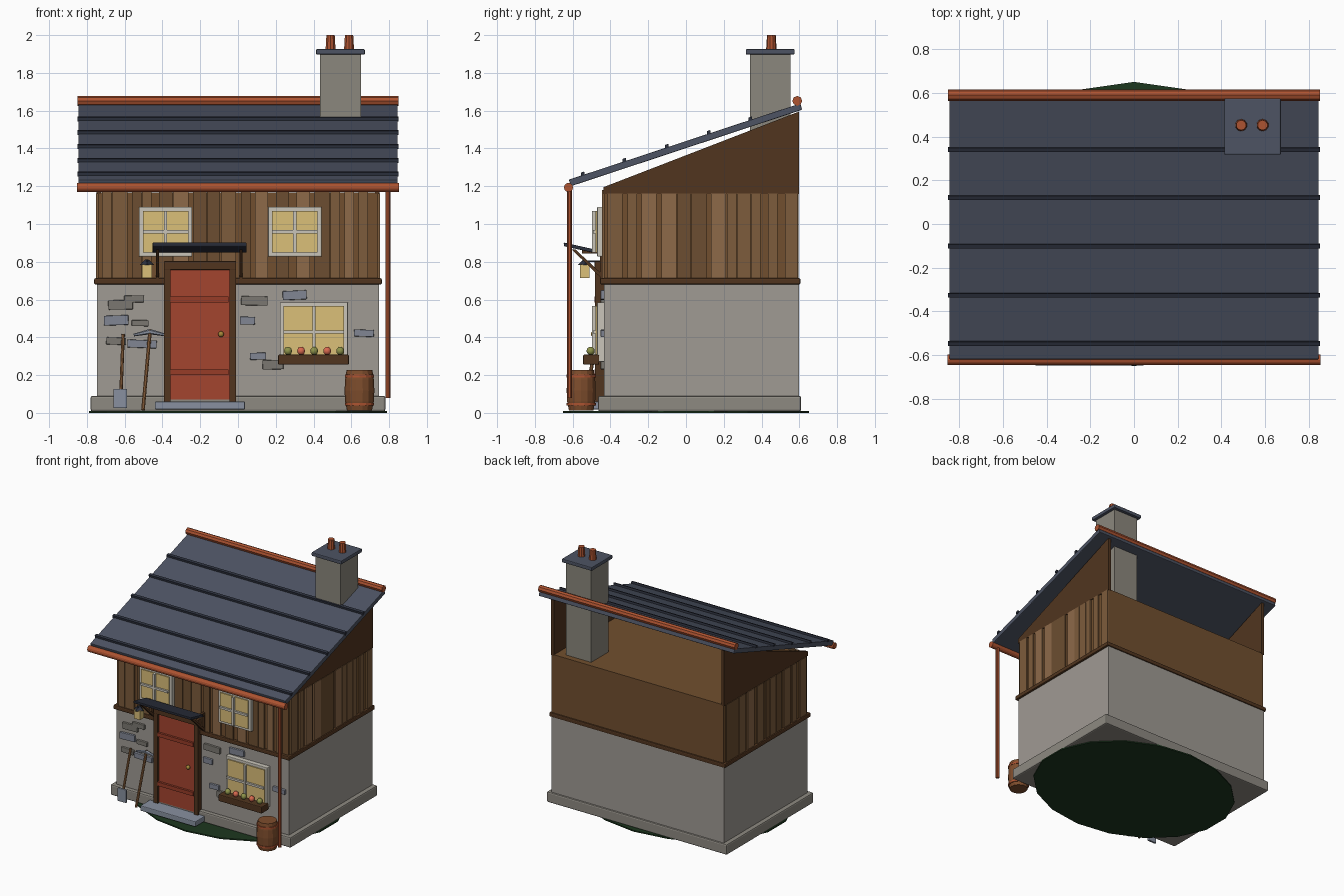
import bpy, bmesh, math, random
from mathutils import Vector, Matrix

if "Cube" in bpy.data.objects:
    bpy.data.objects.remove(bpy.data.objects["Cube"])

random.seed(4)
COL = dict(stone=(158, 153, 146), plinth=(140, 136, 128), chim=(138, 134, 124), slate=(78, 84, 99),
           dark=(48, 52, 64), copper=(172, 84, 52), wood=(112, 80, 50), beam=(82, 56, 36),
           red=(162, 70, 50), rail=(150, 62, 44), frame=(200, 196, 184), glass=(218, 190, 120),
           green=(34, 58, 36), leaf=(140, 145, 75), bloom=(215, 105, 80), steel=(135, 143, 158),
           brass=(165, 135, 60), blue=(128, 133, 146), grey=(122, 119, 112), barrel=(125, 78, 48),
           handle=(150, 105, 68), p0=(108, 79, 52), p1=(124, 92, 62), p2=(140, 105, 74))


def mat(c):
    m = bpy.data.materials.get(c)
    if not m:
        m = bpy.data.materials.new(c)
        m.diffuse_color = [(v / 255) ** 2.2 for v in COL[c]] + [1]
        m.use_nodes = True
        m.node_tree.nodes["Principled BSDF"].inputs["Base Color"].default_value = m.diffuse_color
    return m


def finish(name, bm, c, bevel=0, smooth=False):
    bmesh.ops.recalc_face_normals(bm, faces=bm.faces)
    me = bpy.data.meshes.new(name)
    bm.to_mesh(me)
    bm.free()
    me.materials.append(mat(c))
    for p in me.polygons:
        p.use_smooth = smooth
    ob = bpy.data.objects.new(name, me)
    bpy.context.collection.objects.link(ob)
    if bevel:
        b = ob.modifiers.new("bevel", 'BEVEL')
        b.width, b.segments = bevel, 2
    return ob


def box(name, x0, x1, y0, y1, z0, z1, c, bevel=0, tilt=0):
    bm = bmesh.new()
    m = (Matrix.Translation(((x0 + x1) / 2, (y0 + y1) / 2, (z0 + z1) / 2)) @ Matrix.Rotation(tilt, 4, 'Y')
         @ Matrix.Diagonal((x1 - x0, y1 - y0, z1 - z0, 1)))
    bmesh.ops.create_cube(bm, size=1, matrix=m)
    return finish(name, bm, c, bevel)


def rod(name, a, b, r, c, sides=10, r2=None):
    a, b = Vector(a), Vector(b)
    d = b - a
    m = Matrix.Translation((a + b) / 2) @ d.to_track_quat('Z', 'Y').to_matrix().to_4x4()
    bm = bmesh.new()
    bmesh.ops.create_cone(bm, cap_ends=True, segments=sides, radius1=r,
                          radius2=r if r2 is None else r2, depth=d.length, matrix=m)
    return finish(name, bm, c)


def prism(name, yz, x0, x1, c, bevel=0):
    bm = bmesh.new()
    f = bm.faces.new([bm.verts.new((x0, y, z)) for y, z in yz])
    ext = bmesh.ops.extrude_face_region(bm, geom=[f])["geom"]
    bmesh.ops.translate(bm, vec=(x1 - x0, 0, 0), verts=[v for v in ext if isinstance(v, bmesh.types.BMVert)])
    return finish(name, bm, c, bevel)


def ball(name, p, r, c):
    bm = bmesh.new()
    bmesh.ops.create_uvsphere(bm, u_segments=10, v_segments=6, radius=r, matrix=Matrix.Translation(p))
    return finish(name, bm, c, smooth=True)


# grass disc under the house
bm = bmesh.new()
bmesh.ops.create_cone(bm, cap_ends=True, segments=18, radius1=1, radius2=1, depth=1,
                      matrix=Matrix.Translation((0, 0, .005)) @ Matrix.Diagonal((.8, .65, .01, 1)))
finish("grass", bm, "green")

# main body
box("plinth", -.78, .78, -.465, .61, .008, .09, "plinth", .01)
box("stone_storey", -.746, .746, -.435, .598, .08, .70, "stone")
box("wood_storey", -.742, .742, -.435, .595, .70, 1.168, "wood")
box("floor_band", -.762, .762, -.455, .606, .68, .713, "beam", .008)

# gable panels, open at the back
for s, n in ((-1, "left"), (1, "right")):
    prism(n + "_gable", [(-.437, 1.16), (-.437, 1.195), (.598, 1.595), (.598, 1.16)],
          s * .748, s * .725, "beam")


# vertical planks on the front and both sides
def plank_run(a, b):
    u = a
    while u < b - .03:
        w = min(random.choice((.05, .07, .08)), b - u)
        yield u, u + w, random.choice(("p0", "p1", "p2"))
        u += w + random.choice((.004, .025, .04))


for u, v, c in plank_run(-.72, .74):
    box("front_plank", u, v, -.446, -.43, .712, 1.18, c)
for s in (-1, 1):
    for u, v, c in plank_run(-.415, .59):
        x = sorted((s * .74, s * .752))
        box("side_plank", x[0], x[1], u, v, .712, 1.162, c)


# sloping roof with seams, ridge and gutter
def rz(y):
    return 1.235 + .329 * (y + .62)


prism("roof", [(-.61, rz(-.62) - .035), (-.62, rz(-.62)), (.605, rz(.605)), (.615, rz(.605) - .033)],
      -.845, .845, "slate", .004)
for y in (-.545, -.325, -.1, .122, .342):
    prism("roof_seam", [(y - .01, rz(y - .01) - .005), (y - .012, rz(y - .012) + .016),
                        (y + .006, rz(y + .006) + .016), (y + .01, rz(y + .01) - .005)], -.85, .85, "dark")
rod("ridge_cap", (-.85, .589, 1.652), (.85, .589, 1.652), .026, "copper", 8)
rod("gutter", (-.853, -.622, 1.194), (.853, -.622, 1.194), .024, "copper", 12)
rod("downpipe", (.793, -.617, .08), (.793, -.617, 1.19), .014, "copper", 10)

# chimney
box("chimney_stack", .434, .65, .339, .552, 1.17, 1.91, "chim")
box("chimney_cap", .413, .672, .317, .575, 1.897, 1.926, "slate", .006)
for x in (.49, .588):
    rod("chimney_pot", (x, .452, 1.92), (x, .452, 2), .028, "copper", 10, .023)


# windows
def window(x0, x1, z0, z1):
    box("window_frame", x0, x1, -.47, -.43, z0, z1, "frame", .004)
    f = .02
    box("window_glass", x0 + f, x1 - f, -.478, -.44, z0 + f, z1 - f, "glass")
    cx, cz = (x0 + x1) / 2, (z0 + z1) / 2
    box("window_mullion", cx - .008, cx + .008, -.497, -.45, z0 + f, z1 - f, "frame")
    box("window_crossbar", x0 + f, x1 - f, -.493, -.45, cz - .008, cz + .008, "frame")


window(-.524, -.243, .828, 1.09)
window(.159, .442, .828, 1.09)
window(.222, .582, .27, .585)

# flower box
box("flower_box", .212, .587, -.545, -.46, .255, .308, "beam", .006)
for i in range(5):
    ball("flower", (.265 + i * .069, -.505, .328), .022, "bloom" if i % 2 else "leaf")

# door, frame, step
box("door_leaf", -.362, -.045, -.468, -.43, .07, .765, "red")
for x in (-.392, -.045):
    box("door_post", x, x + .035, -.482, -.43, .06, .80, "beam")
box("door_lintel", -.392, -.01, -.484, -.43, .757, .803, "beam", .004)
for z in (.2, .585):
    box("door_rail", -.357, -.05, -.485, -.46, z, z + .03, "rail")
ball("door_knob", (-.09, -.488, .417), .016, "brass")
box("door_step", -.44, .037, -.58, -.44, .018, .06, "steel", .006)

# canopy with struts
prism("canopy", [(-.645, .882), (-.648, .902), (-.495, .868), (-.49, .848)], -.452, .045, "dark", .003)
for x in (-.435, .007):
    prism("canopy_strut", [(-.605, .865), (-.585, .865), (-.435, .725), (-.435, .7)], x, x + .018, "beam")
    box("canopy_bracket", x, x + .018, -.455, -.43, .69, .86, "beam")
    box("canopy_arm", x, x + .018, -.55, -.43, .845, .86, "beam")

# lantern
box("lantern_body", -.508, -.456, -.56, -.51, .715, .785, "glass")
rod("lantern_hood", (-.482, -.535, .782), (-.482, -.535, .812), .04, "dark", 4, .008)
box("lantern_arm", -.488, -.476, -.55, -.43, .798, .808, "dark")

# scattered wall stones: x, z, width, height
for i, (x, z, w, h) in enumerate(((-.622, .572, .13, .05), (-.55, .603, .105, .037), (-.645, .49, .13, .052),
                                  (-.518, .475, .09, .032), (-.645, .38, .105, .038), (-.508, .365, .155, .042),
                                  (.087, .593, .14, .048), (.3, .623, .127, .048), (.05, .488, .08, .042),
                                  (.667, .422, .106, .037), (.106, .3, .085, .037), (.185, .255, .11, .05))):
    box("wall_stone", x - w / 2, x + w / 2, -.452, -.43, z - h / 2, z + h / 2,
        "blue" if i in (2, 5, 7, 8, 9, 10) else "grey", .004, random.uniform(-.05, .05))

# barrel: turned profile and hoops
bm = bmesh.new()
prof = [(.066, .012), (.076, .06), (.079, .118), (.076, .178), (.068, .228)]
rings = [[bm.verts.new((.643 + r * math.cos(k * math.tau / 14), -.555 + r * math.sin(k * math.tau / 14), z))
          for k in range(14)] for r, z in prof]
for a, b in zip(rings, rings[1:]):
    for k in range(14):
        bm.faces.new((a[k], a[k - 1], b[k - 1], b[k]))
bm.faces.new(rings[0])
bm.faces.new(rings[-1])
finish("barrel", bm, "barrel")
for z in (.045, .195):
    rod("barrel_hoop", (.643, -.555, z - .007), (.643, -.555, z + .007), .078, "copper", 14)

# shovel and pickaxe leaning on the wall
rod("shovel_handle", (-.62, -.535, .1), (-.608, -.458, .415), .009, "handle", 8)
box("shovel_blade", -.66, -.587, -.547, -.53, .025, .127, "steel", .004)
rod("pick_handle", (-.503, -.54, .015), (-.465, -.465, .44), .01, "handle", 8)
for s in (-1, 1):
    rod("pick_head", (-.467, -.468, .43), (-.467 + s * .085, -.468, .412), .014, "steel", 6, .007)
